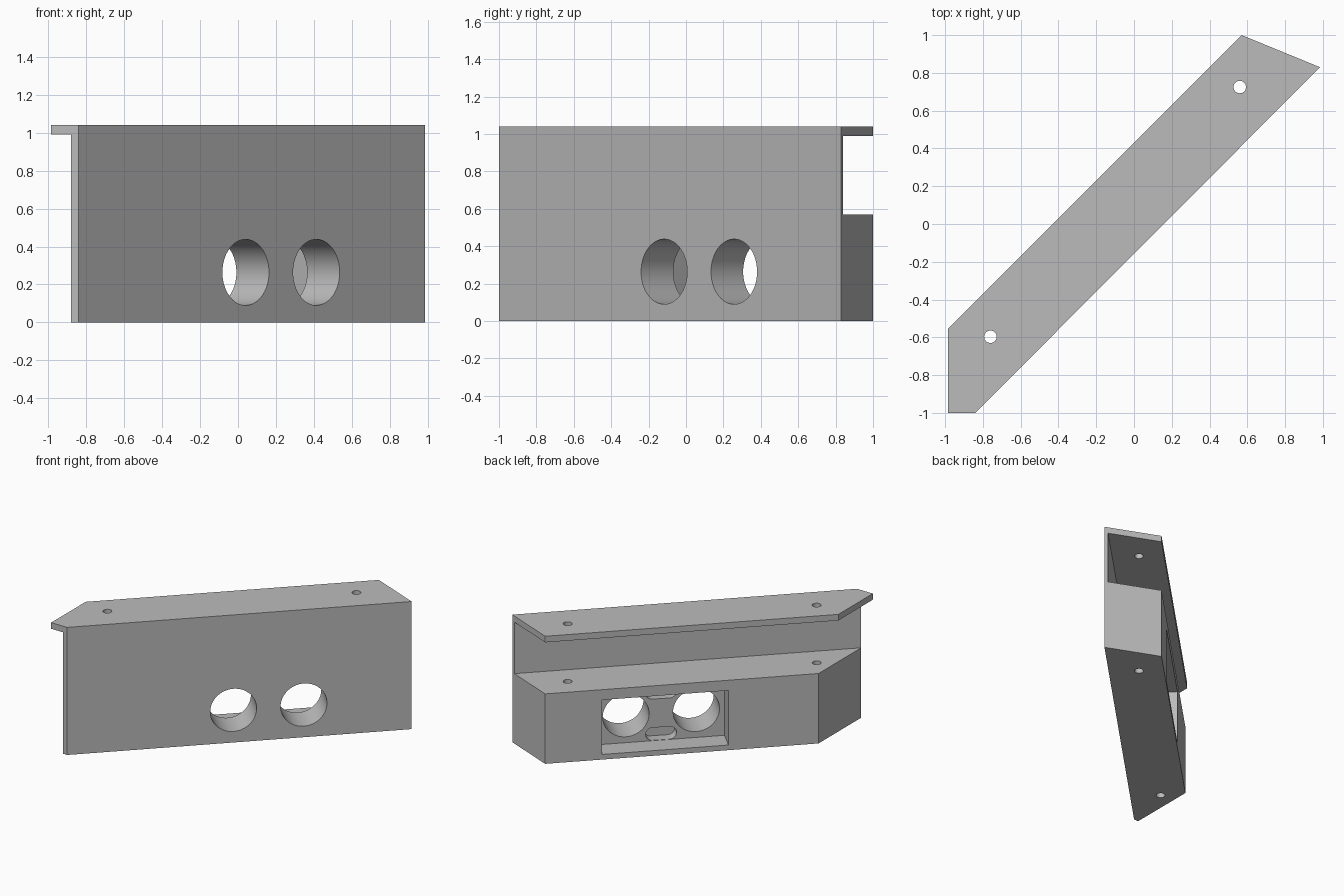
import bpy, bmesh
from math import pi, sqrt
from mathutils import Matrix, Vector

old = bpy.data.objects.get("Cube")
if old:
    bpy.data.objects.remove(old, do_unlink=True)

# Key sizes; u runs along the bracket, v through its depth
TOP, SLOT_TOP, SLOT_LOW = 1.04, 0.99, 0.57
FRONT, BACK = -0.112, 0.304
WALL = 0.028
POCKET_FLOOR = BACK - 0.172
MID_U, MID_Z = 0.21, 0.264
TURN = Matrix.Rotation(pi / 4, 4, 'Z')

grey = bpy.data.materials.new("light grey")
grey.use_nodes = True
grey.diffuse_color = (0.5, 0.5, 0.5, 1)
grey.node_tree.nodes["Principled BSDF"].inputs["Base Color"].default_value = (0.5, 0.5, 0.5, 1)


def new_object(name, bm):
    bmesh.ops.recalc_face_normals(bm, faces=bm.faces)
    mesh = bpy.data.meshes.new(name)
    bm.to_mesh(mesh)
    bm.free()
    mesh.materials.append(grey)
    ob = bpy.data.objects.new(name, mesh)
    bpy.context.collection.objects.link(ob)
    return ob


def prism(name, outline, z0, z1):
    bm = bmesh.new()
    face = bm.faces.new([bm.verts.new((x, y, z0)) for x, y in outline])
    up = bmesh.ops.extrude_face_region(bm, geom=[face])["geom"]
    verts = [g for g in up if isinstance(g, bmesh.types.BMVert)]
    bmesh.ops.translate(bm, verts=verts, vec=(0, 0, z1 - z0))
    return new_object(name, bm)


def box(name, low, high, matrix=Matrix()):
    bm = bmesh.new()
    low, high = Vector(low), Vector(high)
    size = Matrix.Diagonal((high - low).to_4d())
    bmesh.ops.create_cube(bm, size=1, matrix=matrix @ Matrix.Translation((low + high) / 2) @ size)
    return new_object(name, bm)


def cylinder(name, radius, length, matrix, segments=64):
    bm = bmesh.new()
    bmesh.ops.create_cone(bm, cap_ends=True, segments=segments, radius1=radius,
                          radius2=radius, depth=length, matrix=matrix)
    return new_object(name, bm)


def cut(target, cutter):
    cutter.hide_render = True
    mod = target.modifiers.new("cut", 'BOOLEAN')
    mod.operation = 'DIFFERENCE'
    mod.solver = 'EXACT'
    mod.object = cutter
    bpy.context.view_layer.objects.active = target
    bpy.ops.object.modifier_apply(modifier=mod.name)
    bpy.data.objects.remove(cutter, do_unlink=True)


# Full-height block with the outline of the top flange
bracket = prism("angled_bracket", [(-0.985, -1), (-0.84, -1), (0.985, 0.83),
                                   (0.57, 1), (-0.985, -0.556)], 0, TOP)

# Shortened end below the flange, and the long open slot at the back
cut(bracket, box("end_cutter", (-1.5, -1.5, -0.5), (-0.88, 0, SLOT_TOP)))
cut(bracket, box("slot_cutter", (-2, FRONT + WALL, SLOT_LOW), (2, 1, SLOT_TOP), TURN))

# Vertical screw holes
for x, y in [(-0.76, -0.597), (0.56, 0.725)]:
    cut(bracket, cylinder("screw_cutter", 0.033, 4, Matrix.Translation((x, y, 0)), 32))

# Rectangular pocket in the back
cut(bracket, box("pocket_cutter", (MID_U - 0.475, POCKET_FLOOR, MID_Z - 0.222),
                 (MID_U + 0.475, 1, MID_Z + 0.222), TURN))

# Pair of round openings through the front, and shallow rounded slots between them
LIE = Matrix.Rotation(pi / 2, 4, 'X')
for side in (-1, 1):
    place = Matrix.Translation((MID_U + side * 0.264, 0, MID_Z))
    cut(bracket, cylinder("opening_cutter", 0.174, 2, TURN @ place @ LIE))

    z = MID_Z + side * 0.168
    bm = bmesh.new()
    bmesh.ops.create_cone(bm, cap_ends=True, segments=32, radius1=0.052, radius2=0.052,
                          depth=0.16, matrix=LIE)
    for v in bm.verts:
        v.co.x += 0.064 if v.co.x > 0 else -0.064
    bm.transform(TURN @ Matrix.Translation((MID_U, POCKET_FLOOR, z)))
    cut(bracket, new_object("rounded_slot_cutter", bm))

# Smooth round walls, crisp edges
bpy.ops.object.select_all(action='DESELECT')
bracket.select_set(True)
bpy.context.view_layer.objects.active = bracket
bpy.ops.object.shade_smooth_by_angle(angle=pi / 6)
